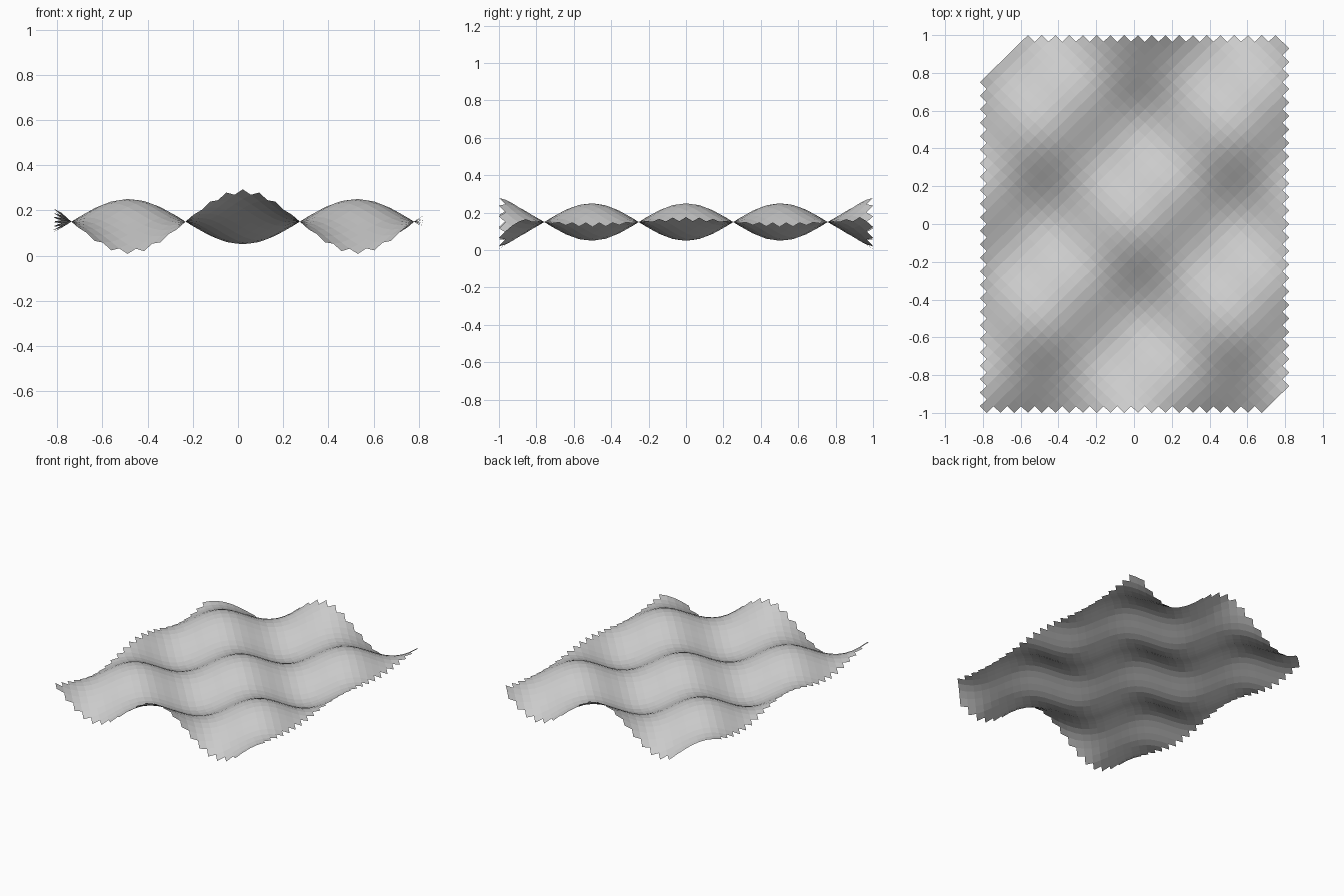
import bpy, bmesh, math

if "Cube" in bpy.data.objects:
    bpy.data.objects.remove(bpy.data.objects["Cube"])

HALF = 0.505            # half wavelength of the egg-crate wave
AMP = 0.1               # wave height
MID = 0.15              # middle level
X0 = 0.021              # wave centre in x
DX, DY = 0.0364, 1 / 28  # half diagonals of the diamond cells


def wave_y(y):
    """Cosine inside the last node, straight run-out beyond it."""
    node = 1.5 * HALF
    if abs(y) <= node:
        return math.cos(math.pi * y / HALF)
    return (abs(y) - node) * 5.9


def height(x, y):
    return MID + AMP * math.cos(math.pi * (x - X0) / HALF) * wave_y(y)


def trimmed(x, y):
    """Two clipped corners of the sheet."""
    top_left = y > 0.79 + (x + 0.8) * 0.82
    bottom_right = y < -0.98 + (x - 0.65) * 0.56
    return top_left or bottom_right


# Diamond-celled sheet: diagonal rows give the saw-tooth border
bm = bmesh.new()
verts = {}


def vert(i, j):
    if (i, j) not in verts:
        x, y = X0 + i * DX, j * DY
        verts[i, j] = bm.verts.new((x, y, height(x, y)))
    return verts[i, j]


for i in range(-22, 22):
    for j in range(-27, 28):
        if (i + j) % 2 and not trimmed(X0 + i * DX, j * DY):
            bm.faces.new([vert(i + 1, j), vert(i, j + 1),
                          vert(i - 1, j), vert(i, j - 1)])

mesh = bpy.data.meshes.new("wavy_sheet")
bm.to_mesh(mesh)
bm.free()
sheet = bpy.data.objects.new("wavy_sheet", mesh)
bpy.context.collection.objects.link(sheet)
